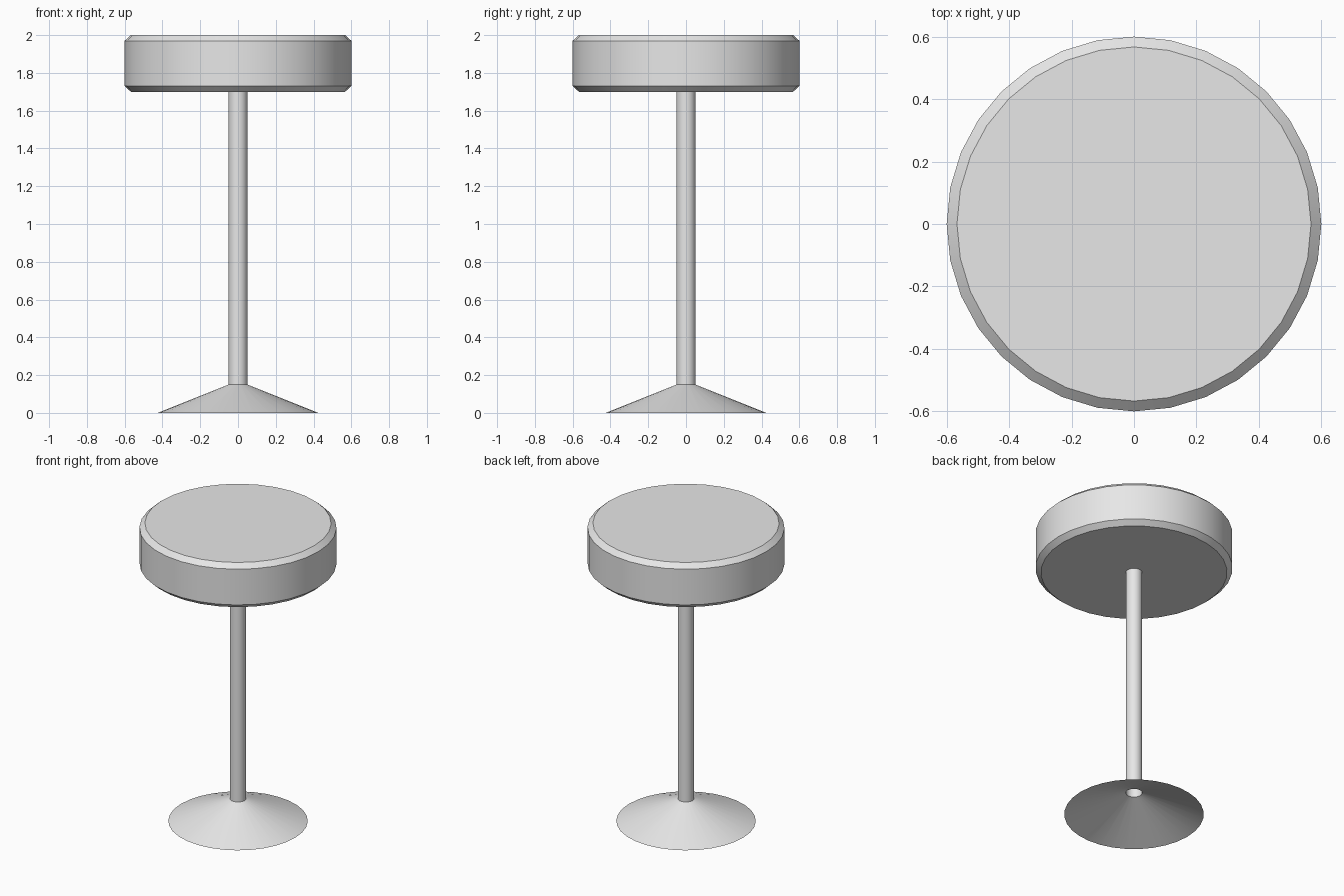
import bpy
import bmesh
from math import cos, sin, tau, radians

if "Cube" in bpy.data.objects:
    bpy.data.objects.remove(bpy.data.objects["Cube"], do_unlink=True)

SIDES = 32

grey = bpy.data.materials.new("light_grey")
grey.use_nodes = True
grey.diffuse_color = (0.8, 0.8, 0.8, 1)
grey.node_tree.nodes["Principled BSDF"].inputs["Base Color"].default_value = (0.8, 0.8, 0.8, 1)


def lathe(name, profile, capped=False):
    """Turn a (radius, height) profile, listed bottom to top, around z."""
    bm = bmesh.new()
    rings = []
    for r, z in profile:
        rings.append([bm.verts.new((r * cos(tau * i / SIDES), r * sin(tau * i / SIDES), z))
                      for i in range(SIDES)])
    for low, high in zip(rings, rings[1:]):
        for i in range(SIDES):
            j = (i + 1) % SIDES
            bm.faces.new((low[i], low[j], high[j], high[i]))
    if capped:
        bm.faces.new(rings[0][::-1])
        bm.faces.new(rings[-1])
    mesh = bpy.data.meshes.new(name)
    bm.to_mesh(mesh)
    bm.free()
    mesh.materials.append(grey)
    obj = bpy.data.objects.new(name, mesh)
    bpy.context.collection.objects.link(obj)
    bpy.ops.object.select_all(action='DESELECT')
    obj.select_set(True)
    bpy.context.view_layer.objects.active = obj
    bpy.ops.object.shade_smooth_by_angle(angle=radians(30))
    return obj


# Round seat with chamfered rims
lathe("seat", [(0.567, 1.70), (0.6, 1.73), (0.6, 1.97), (0.567, 2.0)], capped=True)

# Open tube between foot and seat
lathe("post", [(0.05, 0.15), (0.05, 1.70)])

# Hollow flared foot, open underneath
lathe("foot", [(0.425, 0.0), (0.05, 0.15)])
